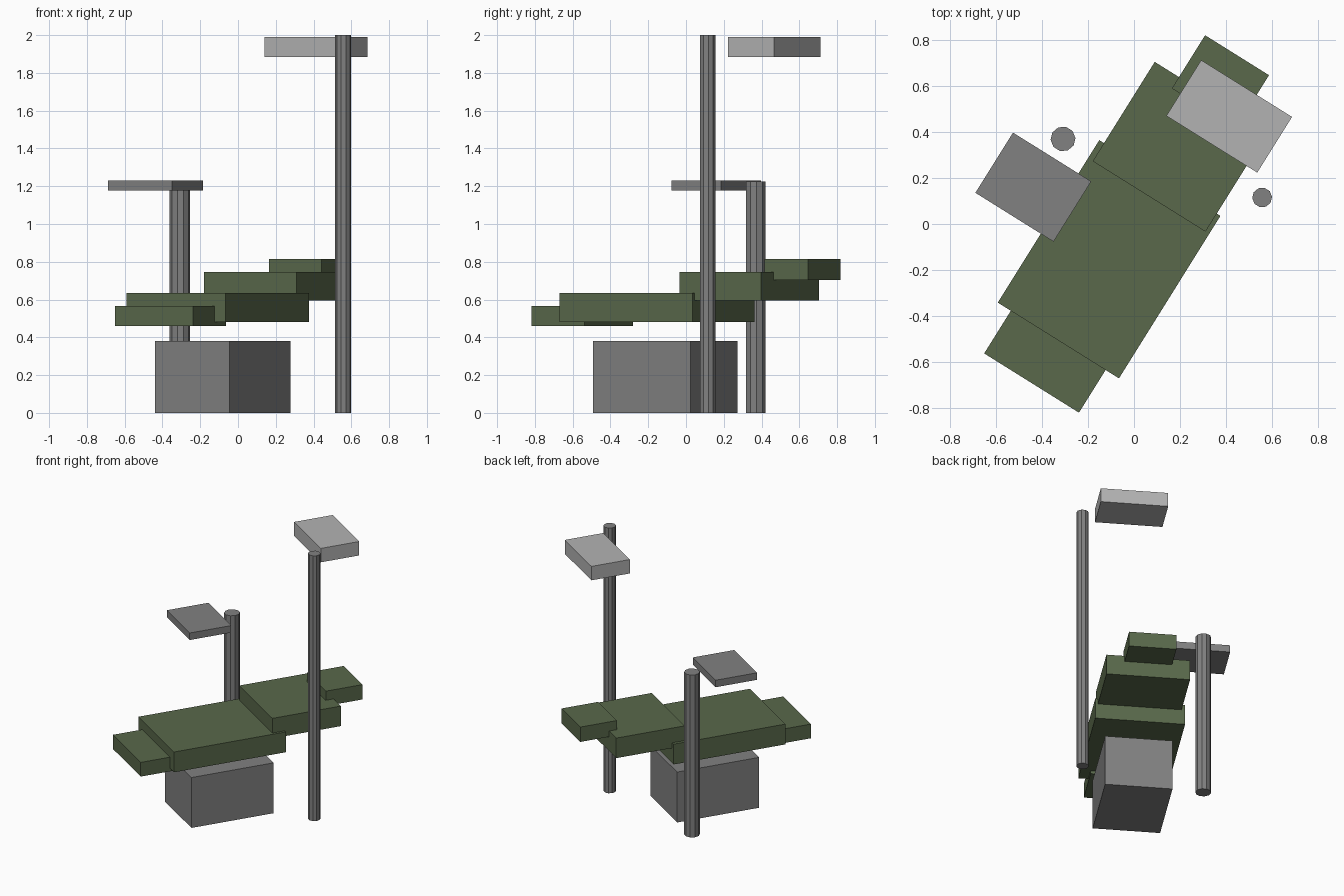
import bpy
from math import radians
from mathutils import Matrix

if "Cube" in bpy.data.objects:
    bpy.data.objects.remove(bpy.data.objects["Cube"])

TURN = radians(-32)  # the whole unit is turned about z


def make_material(name, rgb):
    m = bpy.data.materials.new(name)
    m.diffuse_color = (*rgb, 1)
    m.use_nodes = True
    m.node_tree.nodes["Principled BSDF"].inputs["Base Color"].default_value = m.diffuse_color
    return m


GREEN = make_material("green_upholstery", (0.10, 0.14, 0.07))
GREY = make_material("grey_metal", (0.22, 0.22, 0.22))
PALE = make_material("pale_lamp", (0.45, 0.45, 0.45))


def box(name, x, y, z0, z1, width, length, mat):
    bpy.ops.mesh.primitive_cube_add(size=1)
    ob = bpy.context.object
    ob.name = name
    ob.data.transform(Matrix.Diagonal((width, length, z1 - z0, 1)))
    ob.location = (x, y, (z0 + z1) / 2)
    ob.rotation_euler.z = TURN
    ob.data.materials.append(mat)


def post(name, x, y, radius, height):
    bpy.ops.mesh.primitive_cylinder_add(vertices=10, radius=radius, depth=height)
    ob = bpy.context.object
    ob.name = name
    ob.location = (x, y, height / 2)
    ob.rotation_euler.z = TURN + radians(18)
    ob.data.materials.append(GREY)


# Pedestal
box("base", -0.08, -0.11, 0, 0.38, 0.465, 0.609, GREY)

# Stepped reclining cushions, foot to head
box("footrest", -0.357, -0.55, 0.46, 0.567, 0.485, 0.33, GREEN)
box("seat", -0.108, -0.153, 0.482, 0.635, 0.62, 0.831, GREEN)
box("backrest", 0.20, 0.335, 0.595, 0.746, 0.577, 0.508, GREEN)
box("headrest", 0.375, 0.617, 0.703, 0.815, 0.327, 0.272, GREEN)

# Instrument tray and its post
post("tray_post", -0.308, 0.369, 0.054, 1.225)
box("tray", -0.437, 0.16, 1.177, 1.23, 0.40, 0.308, GREY)

# Overhead lamp and its post
post("lamp_post", 0.556, 0.115, 0.043, 2.0)
box("lamp_head", 0.413, 0.467, 1.885, 1.99, 0.465, 0.285, PALE)
